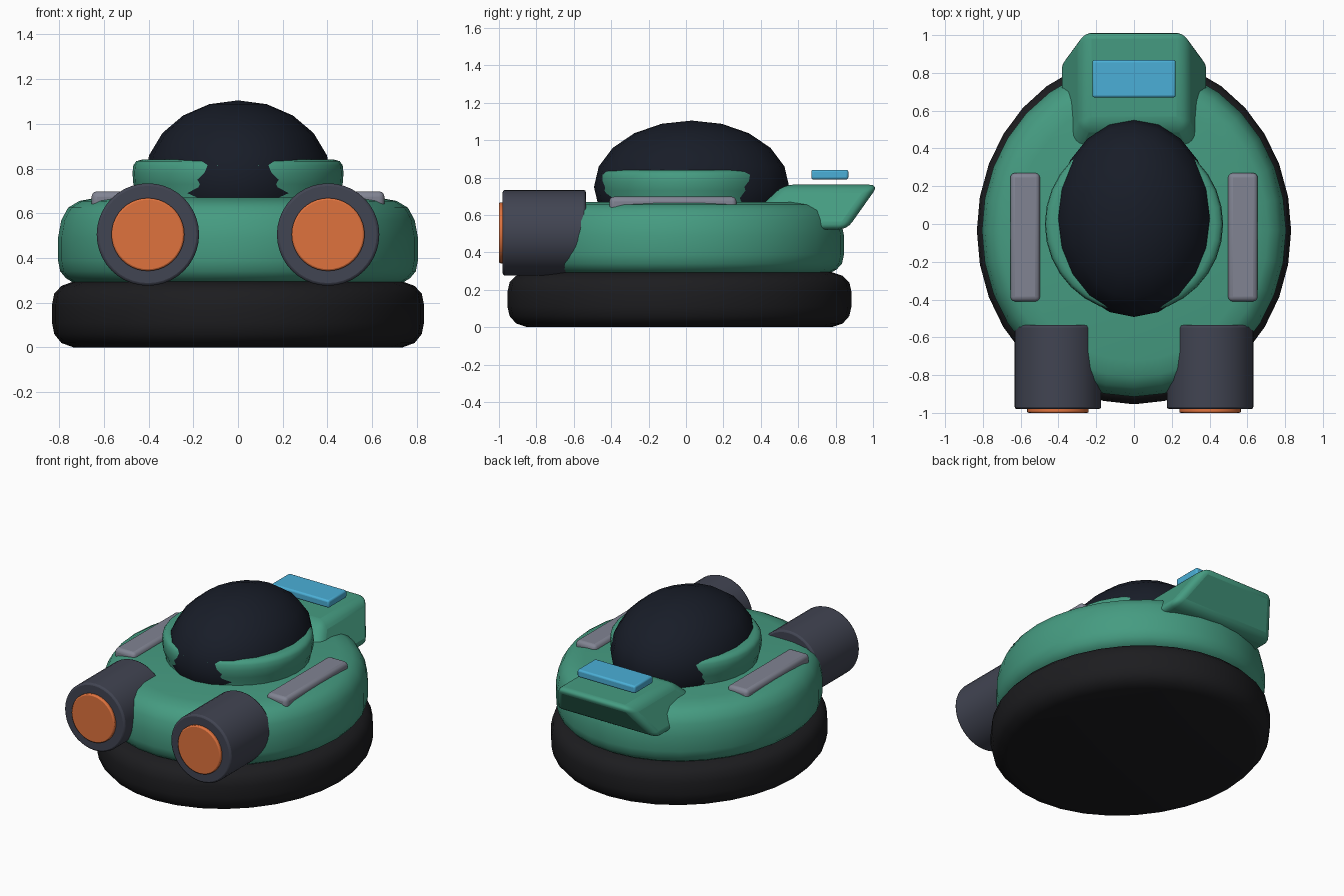
import bpy, bmesh, math
from mathutils import Matrix

if "Cube" in bpy.data.objects:
    bpy.data.objects.remove(bpy.data.objects["Cube"])


def material(name, rgb):
    m = bpy.data.materials.new(name)
    m.diffuse_color = (*rgb, 1)
    m.use_nodes = True
    m.node_tree.nodes["Principled BSDF"].inputs["Base Color"].default_value = m.diffuse_color
    return m


GREEN = material("green_paint", (0.06, 0.33, 0.22))
RUBBER = material("black_rubber", (0.012, 0.012, 0.014))
GLASS = material("dark_glass", (0.009, 0.012, 0.021))
METAL = material("dark_metal", (0.053, 0.058, 0.084))
ORANGE = material("orange_glow", (0.74, 0.17, 0.048))
BLUE = material("blue_panel", (0.07, 0.43, 0.68))
GREY = material("light_grey", (0.22, 0.23, 0.29))


def finish(name, bm, mat, bevel=0, segments=3, angle=40):
    bmesh.ops.recalc_face_normals(bm, faces=bm.faces)
    me = bpy.data.meshes.new(name)
    bm.to_mesh(me)
    bm.free()
    me.materials.append(mat)
    ob = bpy.data.objects.new(name, me)
    bpy.context.collection.objects.link(ob)
    if bevel:
        mod = ob.modifiers.new("bevel", 'BEVEL')
        mod.width, mod.segments, mod.limit_method = bevel, segments, 'ANGLE'
    bpy.ops.object.select_all(action='DESELECT')
    ob.select_set(True)
    bpy.context.view_layer.objects.active = ob
    bpy.ops.object.shade_smooth_by_angle(angle=math.radians(angle))
    return ob


def lathe(name, profile, ratio, y, mat, sides=32):
    """Elliptical turned body: profile of (x radius, z), ratio stretches y."""
    bm = bmesh.new()
    rings = []
    for r, z in profile:
        rings.append([bm.verts.new((r * math.cos(a), y + ratio * r * math.sin(a), z))
                      for a in (2 * math.pi * i / sides for i in range(sides))])
    for lo, hi in zip(rings, rings[1:]):
        for i in range(sides):
            j = (i + 1) % sides
            bm.faces.new((lo[i], lo[j], hi[j], hi[i]))
    bm.faces.new(rings[0])
    bm.faces.new(rings[-1])
    return finish(name, bm, mat)


def block(name, bottom, top, mat, bevel, segments=3):
    """Tapered block; each end is (x0, x1, y0, y1, z)."""
    bm = bmesh.new()
    loops = [[bm.verts.new((x, y, z)) for x, y in ((x0, y0), (x1, y0), (x1, y1), (x0, y1))]
             for x0, x1, y0, y1, z in (bottom, top)]
    bm.faces.new(loops[0])
    bm.faces.new(loops[1])
    for i in range(4):
        j = (i + 1) % 4
        bm.faces.new((loops[0][i], loops[0][j], loops[1][j], loops[1][i]))
    return finish(name, bm, mat, bevel, segments)


def cylinder_y(name, x, z, y0, y1, radius, mat, bevel):
    bm = bmesh.new()
    place = Matrix.Translation((x, (y0 + y1) / 2, z)) @ Matrix.Rotation(math.pi / 2, 4, 'X')
    bmesh.ops.create_cone(bm, cap_ends=True, segments=40, radius1=radius, radius2=radius,
                          depth=y1 - y0, matrix=place)
    return finish(name, bm, mat, bevel, 2)


# Rubber skirt, hull and cockpit collar
lathe("skirt", [(0.735, 0), (0.79, 0.02), (0.822, 0.06), (0.832, 0.11), (0.832, 0.19),
                (0.822, 0.24), (0.79, 0.275), (0.735, 0.295)], 1.105, -0.035, RUBBER)
lathe("hull", [(0.73, 0.285), (0.77, 0.31), (0.795, 0.34), (0.805, 0.39), (0.805, 0.49),
               (0.79, 0.57), (0.76, 0.625), (0.71, 0.655), (0.63, 0.67)], 1.093, -0.035, GREEN)
lathe("cockpit_collar", [(0.45, 0.6), (0.452, 0.69), (0.468, 0.73), (0.472, 0.78),
                         (0.468, 0.815), (0.455, 0.833), (0.43, 0.84)], 1.0, 0.0, GREEN)

# Glass canopy
bm = bmesh.new()
bmesh.ops.create_uvsphere(bm, u_segments=20, v_segments=10, radius=1,
                          matrix=Matrix.Translation((0, 0.03, 0.75)) @ Matrix.Diagonal((0.418, 0.522, 0.355, 1)))
finish("canopy", bm, GLASS)

# Overhanging tail with floating panel
block("tail", (-0.40, 0.40, 0.27, 0.86, 0.522), (-0.275, 0.275, 0.52, 1.03, 0.762), GREEN, 0.05, 4)
block("tail_panel", (-0.22, 0.22, 0.67, 0.868, 0.79), (-0.22, 0.22, 0.67, 0.868, 0.842), BLUE, 0.012)

# Paired thrusters and side rails
for s, side in ((-1, "left"), (1, "right")):
    cylinder_y(side + "_thruster", 0.403 * s, 0.505, -0.98, -0.535, 0.229, METAL, 0.012)
    cylinder_y(side + "_thruster_glow", 0.403 * s, 0.505, -1.0, -0.9, 0.163, ORANGE, 0.008)
    xs = sorted((0.498 * s, 0.655 * s))
    block(side + "_rail", (*xs, -0.41, 0.27, 0.61), (*xs, -0.41, 0.27, 0.698), GREY, 0.025)
